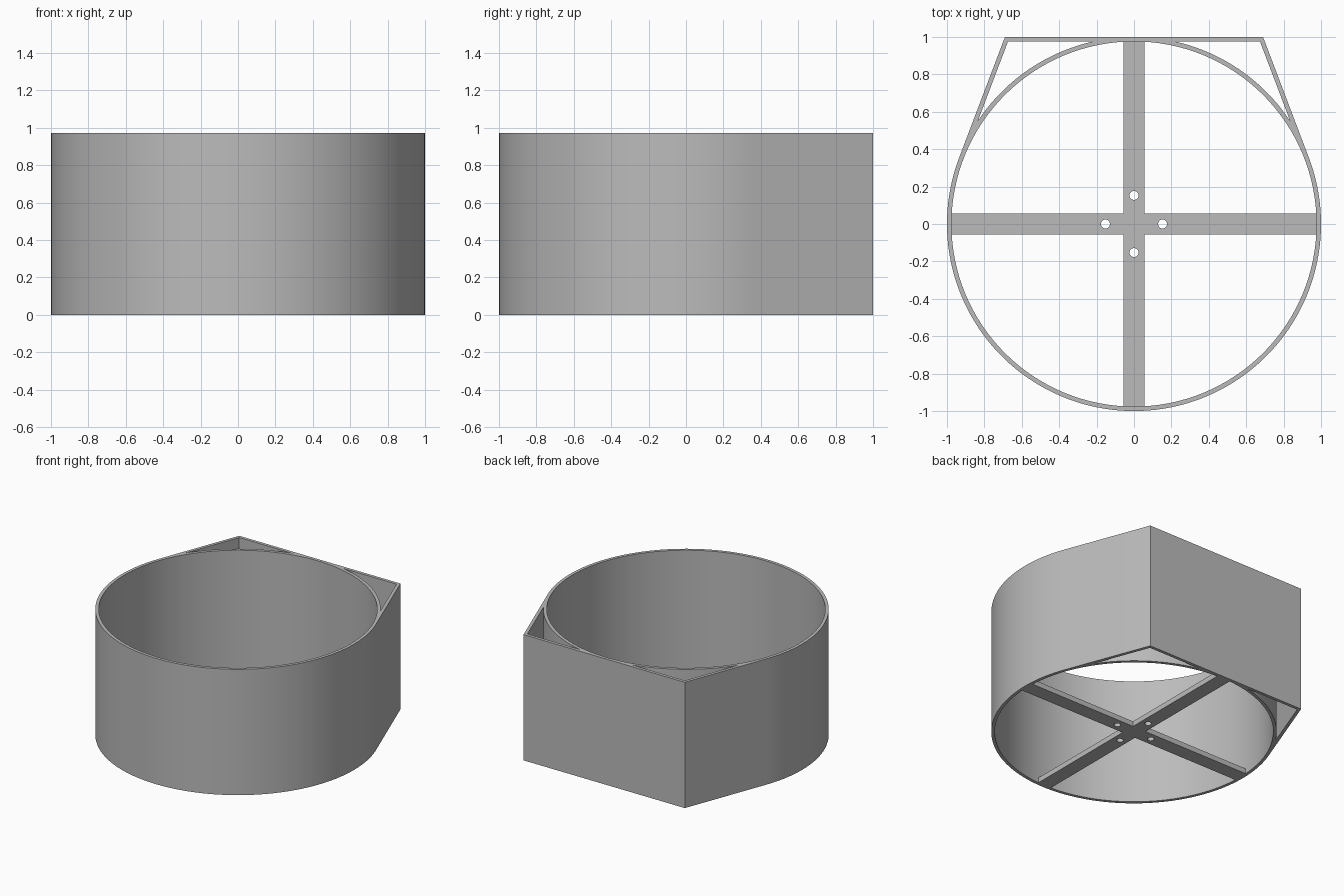
import bpy
import bmesh
from math import sin, cos, atan2, acos, hypot, pi, radians

cube = bpy.data.objects.get("Cube")
if cube:
    bpy.data.objects.remove(cube, do_unlink=True)

RADIUS = 1.0
WALL = 0.024
HEIGHT = 0.973
CORNER_X = 0.69          # half width of the flat back
ARM = 0.057              # half width of a cross arm
ARM_HEIGHT = 0.04
HOLE_OFFSET = 0.153
HOLE_RADIUS = 0.024

grey = bpy.data.materials.new("plain grey")
grey.use_nodes = True
COLOUR = (0.5, 0.5, 0.5, 1)
grey.diffuse_color = COLOUR
grey.node_tree.nodes["Principled BSDF"].inputs["Base Color"].default_value = COLOUR


def arc(radius, start, end, steps, cx=0, cy=0):
    """Points along an arc, both ends included."""
    angles = [start + (end - start) * i / steps for i in range(steps + 1)]
    return [(cx + radius * cos(a), cy + radius * sin(a)) for a in angles]


def circle(radius, steps, cx=0, cy=0):
    return arc(radius, 0, 2 * pi, steps, cx, cy)[:-1]


def plate(name, loops, height):
    """Extrude an outline with holes from the ground up to a height."""
    curve = bpy.data.curves.new(name, "CURVE")
    curve.dimensions = "2D"
    curve.fill_mode = "BOTH"
    curve.extrude = height / 2
    for loop in loops:
        spline = curve.splines.new("POLY")
        spline.points.add(len(loop) - 1)
        for point, (x, y) in zip(spline.points, loop):
            point.co = (x, y, 0, 1)
        spline.use_cyclic_u = True
    source = bpy.data.objects.new(name + " outline", curve)
    bpy.context.collection.objects.link(source)
    graph = bpy.context.evaluated_depsgraph_get()
    mesh = bpy.data.meshes.new_from_object(source.evaluated_get(graph))
    bpy.data.objects.remove(source, do_unlink=True)

    # Weld caps to walls and stand the part on the ground
    bm = bmesh.new()
    bm.from_mesh(mesh)
    bmesh.ops.remove_doubles(bm, verts=bm.verts, dist=0.0001)
    bmesh.ops.translate(bm, verts=bm.verts, vec=(0, 0, height / 2))
    bmesh.ops.recalc_face_normals(bm, faces=bm.faces)
    bm.to_mesh(mesh)
    bm.free()
    mesh.name = name
    mesh.materials.clear()
    mesh.materials.append(grey)
    part = bpy.data.objects.new(name, mesh)
    bpy.context.collection.objects.link(part)
    bpy.ops.object.select_all(action="DESELECT")
    part.select_set(True)
    bpy.context.view_layer.objects.active = part
    bpy.ops.object.shade_smooth_by_angle(angle=radians(15))
    return part


# Housing: round wall whose back runs out along tangents to two corners
tangent = atan2(RADIUS, CORNER_X) - acos(RADIUS / hypot(CORNER_X, RADIUS))
outer = arc(RADIUS, pi - tangent, 2 * pi + tangent, 96)
outer += [(CORNER_X, RADIUS), (-CORNER_X, RADIUS)]
inner = circle(RADIUS - WALL, 128)

# Corner pockets between the round wall and the straight walls
inset = acos(1 - WALL / RADIUS)
pocket = arc(RADIUS, tangent + inset, pi / 2 - inset, 20)
pocket.append((CORNER_X * (1 - WALL), RADIUS - WALL))
mirrored = [(-x, y) for x, y in reversed(pocket)]
plate("housing", [outer, inner, pocket, mirrored], HEIGHT)

# Cross brace at the base, with four screw holes
reach = RADIUS - WALL + 0.002
cross = []
for quarter in range(4):
    c, s = cos(quarter * pi / 2), sin(quarter * pi / 2)
    for x, y in [(reach, -ARM), (reach, ARM), (ARM, ARM)]:
        cross.append((x * c - y * s, x * s + y * c))
holes = [circle(HOLE_RADIUS, 24, HOLE_OFFSET * x, HOLE_OFFSET * y)
         for x, y in [(1, 0), (0, 1), (-1, 0), (0, -1)]]
plate("cross_brace", [cross] + holes, ARM_HEIGHT)
